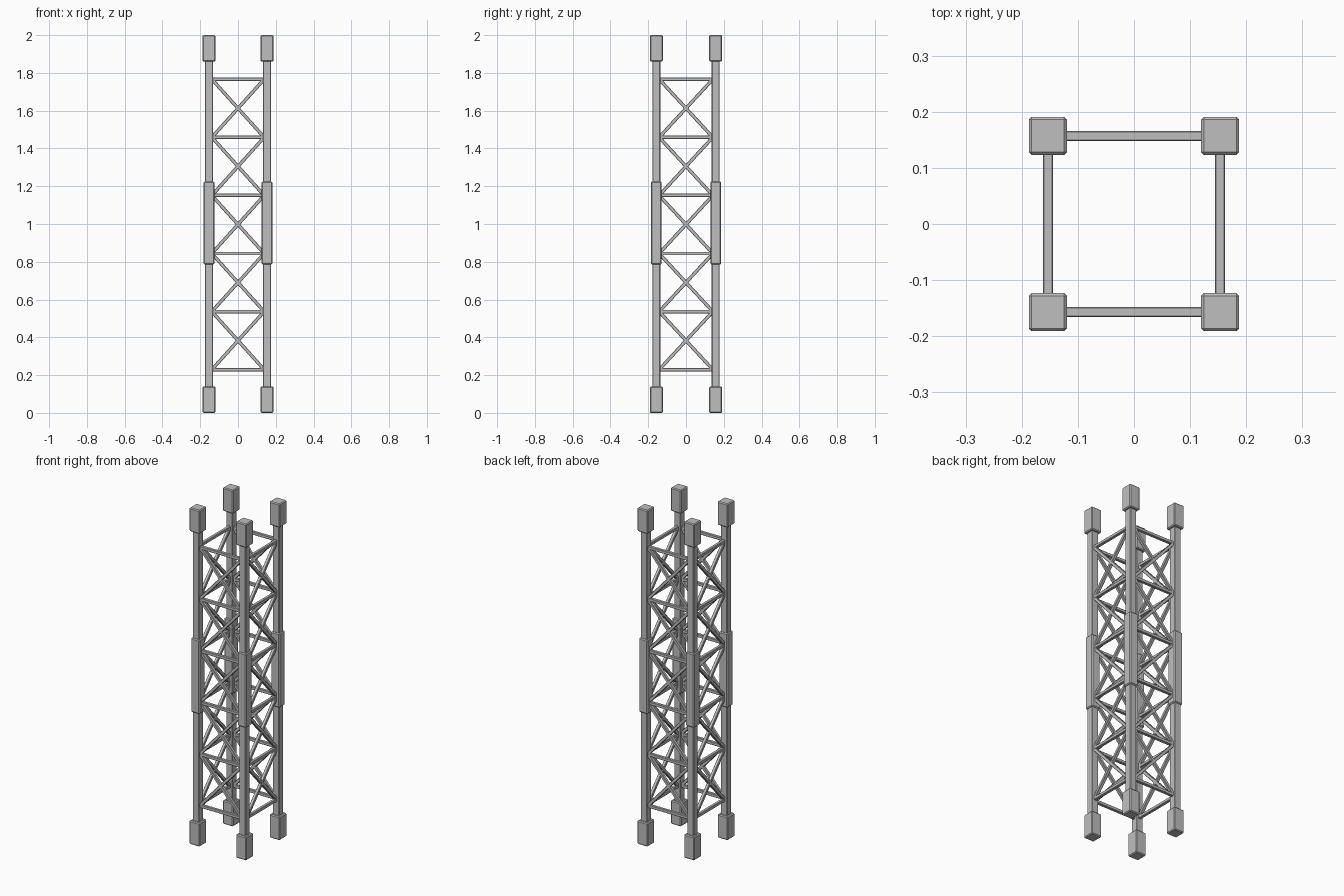
import bpy
from mathutils import Vector

cube = bpy.data.objects.get("Cube")
if cube:
    bpy.data.objects.remove(cube, do_unlink=True)

steel = bpy.data.materials.new("grey steel")
steel.use_nodes = True
colour = (0.52, 0.52, 0.52, 1)
steel.diffuse_color = colour
steel.node_tree.nodes["Principled BSDF"].inputs["Base Color"].default_value = colour

LEG_X, LEG_Y = 0.1535, 0.157
RUNG_LOW, RUNG_STEP, BAYS = 0.229, 0.3075, 5
BAR = 0.018


def block(name, centre, size, bevel):
    """Bevelled box."""
    bpy.ops.mesh.primitive_cube_add(size=1, location=centre)
    ob = bpy.context.object
    ob.name = name
    ob.scale = size
    bpy.ops.object.transform_apply(location=False, rotation=False, scale=True)
    ob.data.materials.append(steel)
    mod = ob.modifiers.new("Bevel", "BEVEL")
    mod.width = bevel
    mod.segments = 1
    return ob


def bar(name, start, end):
    """Square bar between two points, kept flat to its side of the tower."""
    start, end = Vector(start), Vector(end)
    along = end - start
    ob = block(name, (start + end) / 2, (BAR, BAR, along.length), 0.002)
    ob.rotation_euler = along.to_track_quat("Z", "Y").to_euler()
    return ob


# Corner legs with end caps and middle sleeves
for sx, side in ((1, "left"), (-1, "right")):
    for sy, end in ((-1, "front"), (1, "back")):
        x, y = sx * LEG_X, sy * LEG_Y
        tag = f"{end}_{side}"
        block(f"leg_{tag}", (x, y, 1), (0.042, 0.042, 1.9), 0.003)
        block(f"foot_cap_{tag}", (x, y, 0.07), (0.068, 0.068, 0.14), 0.005)
        block(f"top_cap_{tag}", (x, y, 1.93), (0.068, 0.068, 0.14), 0.005)
        block(f"sleeve_{tag}", (x, y, 1.005), (0.056, 0.056, 0.44), 0.005)

# Rungs and crossed braces on all four sides
corners = [(-LEG_X, -LEG_Y), (LEG_X, -LEG_Y), (LEG_X, LEG_Y), (-LEG_X, LEG_Y)]
for i, face in enumerate(("front", "left", "back", "right")):
    a = Vector((*corners[i], 0))
    b = Vector((*corners[(i + 1) % 4], 0))
    inset = (b - a).normalized() * 0.015
    a, b = a + inset, b - inset
    for n in range(BAYS + 1):
        low = Vector((0, 0, RUNG_LOW + n * RUNG_STEP))
        bar(f"rung_{face}_{n}", a + low, b + low)
        if n < BAYS:
            high = low + Vector((0, 0, RUNG_STEP))
            bar(f"brace_up_{face}_{n}", a + low, b + high)
            bar(f"brace_down_{face}_{n}", a + high, b + low)
